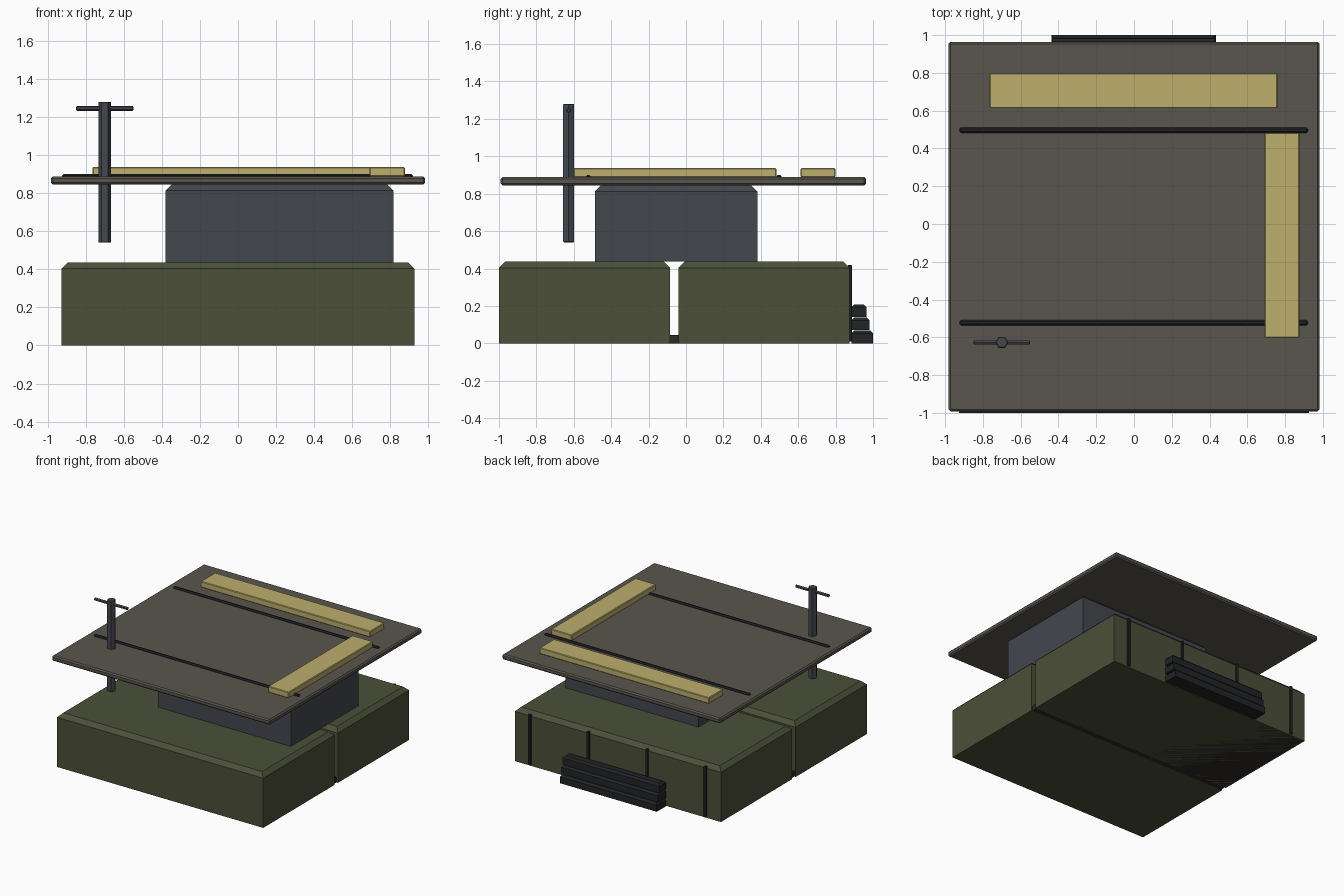
import bpy, bmesh, math

if "Cube" in bpy.data.objects:
    bpy.data.objects.remove(bpy.data.objects["Cube"])


def mat(name, rgb):
    m = bpy.data.materials.new(name)
    m.diffuse_color = (*rgb, 1)
    m.use_nodes = True
    m.node_tree.nodes["Principled BSDF"].inputs["Base Color"].default_value = m.diffuse_color
    return m


GREEN = mat("green_paint", (0.07, 0.08, 0.04))
TOP = mat("worn_top", (0.102, 0.093, 0.076))
STEEL = mat("blue_steel", (0.056, 0.063, 0.076))
WOOD = mat("pale_wood", (0.51, 0.43, 0.155))
DARK = mat("dark_rubber", (0.016, 0.017, 0.019))
UNDER = mat("under_plate", (0.026, 0.023, 0.02))


def finish(bm, name, m):
    bmesh.ops.recalc_face_normals(bm, faces=bm.faces)
    me = bpy.data.meshes.new(name)
    bm.to_mesh(me)
    bm.free()
    me.materials.append(m)
    ob = bpy.data.objects.new(name, me)
    bpy.context.collection.objects.link(ob)
    return ob


def box(name, m, x, y, z, bevel=0.0, top_only=False):
    """Box between (min, max) pairs, optionally chamfered."""
    bm = bmesh.new()
    bmesh.ops.create_cube(bm, size=1)
    for v in bm.verts:
        for i, (a, b) in enumerate((x, y, z)):
            v.co[i] = b if v.co[i] > 0 else a
    if bevel:
        edges = [e for e in bm.edges
                 if not top_only or all(v.co.z > z[1] - 1e-5 for v in e.verts)]
        bmesh.ops.bevel(bm, geom=edges, offset=bevel, segments=1,
                        profile=0.5, affect='EDGES')
    return finish(bm, name, m)


def hex_rod(name, m, radius, length, loc, along_x=False, bevel=0.004):
    bm = bmesh.new()
    bmesh.ops.create_cone(bm, cap_ends=True, segments=6, radius1=radius,
                          radius2=radius, depth=length)
    # put a corner of the hexagon on the x axis
    if max(v.co.x for v in bm.verts) < radius * 0.95:
        for v in bm.verts:
            v.co.x, v.co.y = v.co.y, -v.co.x
    caps = [e for e in bm.edges if abs(e.verts[0].co.z - e.verts[1].co.z) < 1e-5]
    bmesh.ops.bevel(bm, geom=caps, offset=bevel, segments=1, affect='EDGES')
    ob = finish(bm, name, m)
    ob.location = loc
    if along_x:
        ob.rotation_euler = (0, math.radians(90), 0)
    return ob


# Two base halves joined by a thin plate
for name, y in (("front_base", (-1, -0.085)), ("back_base", (-0.04, 0.875))):
    box(name, GREEN, (-0.927, 0.927), y, (0, 0.437), 0.033, True)
box("base_plate", UNDER, (-0.915, 0.915), (-0.985, 0.86), (0, 0.045))

# Pedestal and tabletop
box("pedestal", STEEL, (-0.38, 0.817), (-0.487, 0.381), (0.437, 0.846), 0.033, True)
box("table_top", TOP, (-0.982, 0.982), (-0.992, 0.963), (0.845, 0.888), 0.01)

# Dark seams across the table
for name, y in (("front_seam", -0.523), ("back_seam", 0.497)):
    box(name, DARK, (-0.924, 0.92), (y - 0.014, y + 0.014), (0.876, 0.9), 0.008)

# Guide boards
box("back_guide", WOOD, (-0.765, 0.76), (0.613, 0.798), (0.888, 0.937), 0.005)
box("side_guide", WOOD, (0.692, 0.877), (-0.602, 0.483), (0.888, 0.937), 0.005)

# Clamp post with cross handle
hex_rod("post", STEEL, 0.034, 0.74, (-0.7, -0.627, 0.91))
hex_rod("post_handle", STEEL, 0.013, 0.3, (-0.7, -0.627, 1.245), True)

# Straps on the back face
for i, x in enumerate((-0.79, -0.265, 0.265, 0.79)):
    box(f"back_strap_{i + 1}", DARK, (x - 0.012, x + 0.012),
        (0.865, 0.887), (0.01, 0.418), 0.003)

# Stacked step slabs at the back
for i, y in enumerate((1.0, 0.982, 0.966)):
    box(f"back_step_{i + 1}", DARK, (-0.437, 0.435), (0.884, y),
        (i * 0.07, i * 0.07 + 0.068), 0.015, True)
